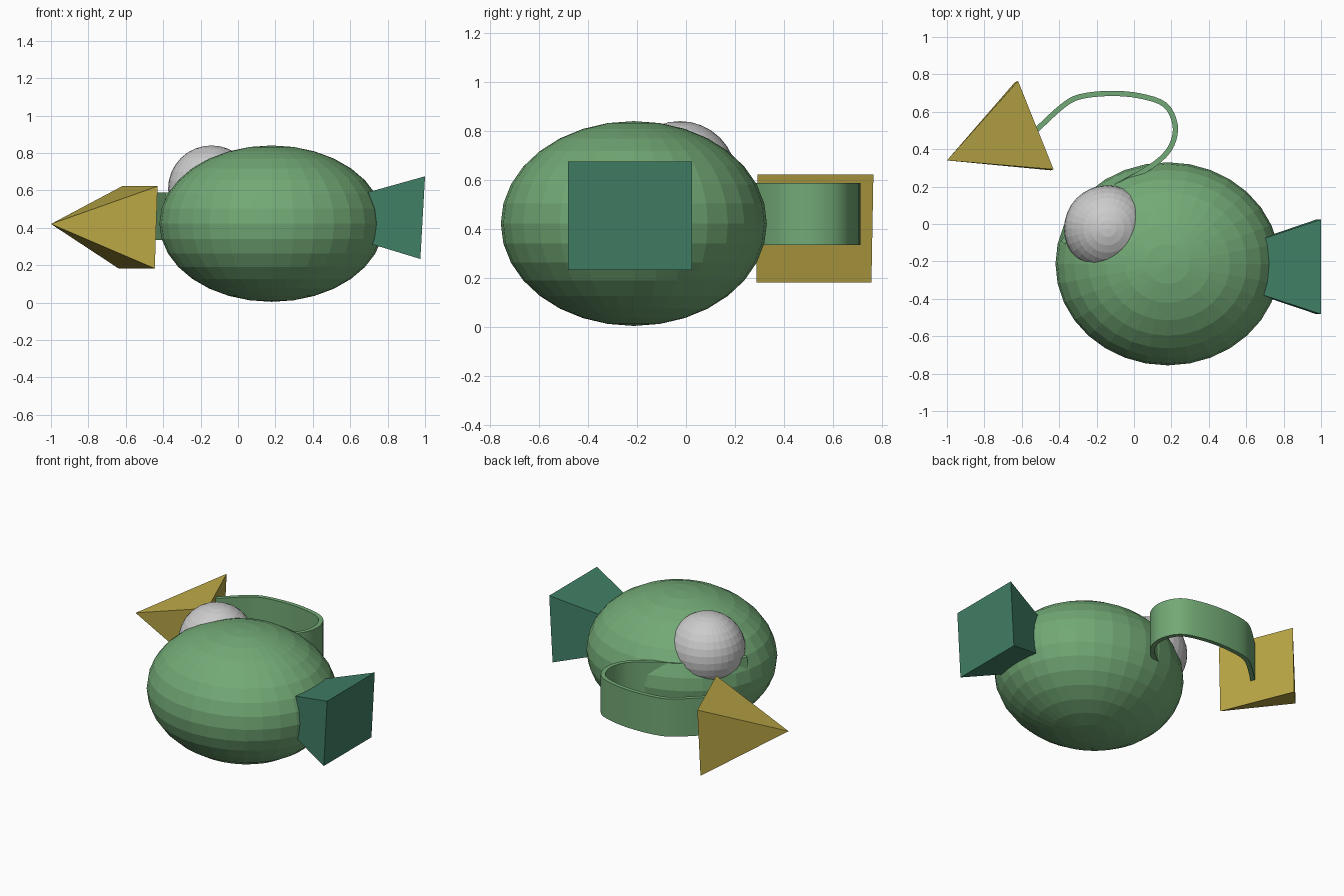
import bpy, bmesh
from mathutils import Vector

if "Cube" in bpy.data.objects:
    bpy.data.objects.remove(bpy.data.objects["Cube"])


def material(name, rgb):
    m = bpy.data.materials.new(name)
    m.diffuse_color = (*rgb, 1)
    m.use_nodes = True
    m.node_tree.nodes["Principled BSDF"].inputs["Base Color"].default_value = m.diffuse_color
    return m


def add_mesh(name, verts, faces, mat=None):
    me = bpy.data.meshes.new(name)
    me.from_pydata(verts, [], faces)
    bm = bmesh.new()
    bm.from_mesh(me)
    bmesh.ops.recalc_face_normals(bm, faces=bm.faces)
    bm.to_mesh(me)
    bm.free()
    ob = bpy.data.objects.new(name, me)
    bpy.context.collection.objects.link(ob)
    if mat:
        me.materials.append(mat)
    return ob


def ellipsoid(name, centre, radii, mat=None):
    bpy.ops.mesh.primitive_uv_sphere_add(segments=32, ring_count=16, radius=1,
                                         location=centre)
    ob = bpy.context.object
    ob.name = name
    ob.scale = radii
    if mat:
        ob.data.materials.append(mat)
    return ob


def pyramid(name, apex, base, mat):
    faces = [(0, i + 1, (i + 1) % 4 + 1) for i in range(4)] + [(1, 2, 3, 4)]
    return add_mesh(name, [apex] + base, faces, mat)


green = material("leaf_green", (0.17, 0.40, 0.18))
teal = material("teal", (0.05, 0.21, 0.13))
yellow = material("mustard", (0.48, 0.38, 0.06))

# Main body and the grey ball on its shoulder
ellipsoid("body", (0.18, -0.213, 0.422), (0.6, 0.543, 0.418), green)
ellipsoid("grey_ball", (-0.142, -0.025, 0.608), (0.232, 0.232, 0.232))

# Flared tail block: pyramid with its point buried in the body
pyramid("tail_block", (0.23, -0.23, 0.46),
        [(1.0, -0.482, 0.675), (1.0, 0.024, 0.675),
         (0.975, 0.024, 0.233), (0.975, -0.482, 0.233)], teal)

# Pointed head
pyramid("pointed_head", (-1.0, 0.34, 0.42),
        [(-0.62, 0.765, 0.622), (-0.43, 0.292, 0.622),
         (-0.445, 0.287, 0.182), (-0.638, 0.757, 0.182)], yellow)

# Curved flat neck, running from the head into the body
path = [(-0.53, 0.495), (-0.385, 0.628), (-0.29, 0.68), (-0.13, 0.698),
        (0.03, 0.685), (0.166, 0.637), (0.22, 0.53), (0.203, 0.425),
        (0.14, 0.345), (0.03, 0.27), (-0.2, 0.13), (-0.38, -0.1)]
pts = [Vector(p) for p in path]
pts = [2 * pts[0] - pts[1]] + pts + [2 * pts[-1] - pts[-2]]
line = []
for a, b, c, d in zip(pts, pts[1:], pts[2:], pts[3:]):
    for k in range(4):
        t = k / 4
        line.append(0.5 * (2 * b + (c - a) * t + (2 * a - 5 * b + 4 * c - d) * t * t
                           + (3 * b - a - 3 * c + d) * t ** 3))
line.append(pts[-2])
n = len(line)
verts = [(p.x, p.y, z) for z in (0.335, 0.588) for p in line]
faces = [(i, i + 1, n + i + 1, n + i) for i in range(n - 1)]
neck = add_mesh("curved_neck", verts, faces, green)
mod = neck.modifiers.new("thickness", 'SOLIDIFY')
mod.thickness = 0.028
mod.offset = 0
bpy.ops.object.select_all(action='DESELECT')
neck.select_set(True)
bpy.context.view_layer.objects.active = neck
bpy.ops.object.modifier_apply(modifier=mod.name)
bpy.ops.object.shade_smooth_by_angle()
